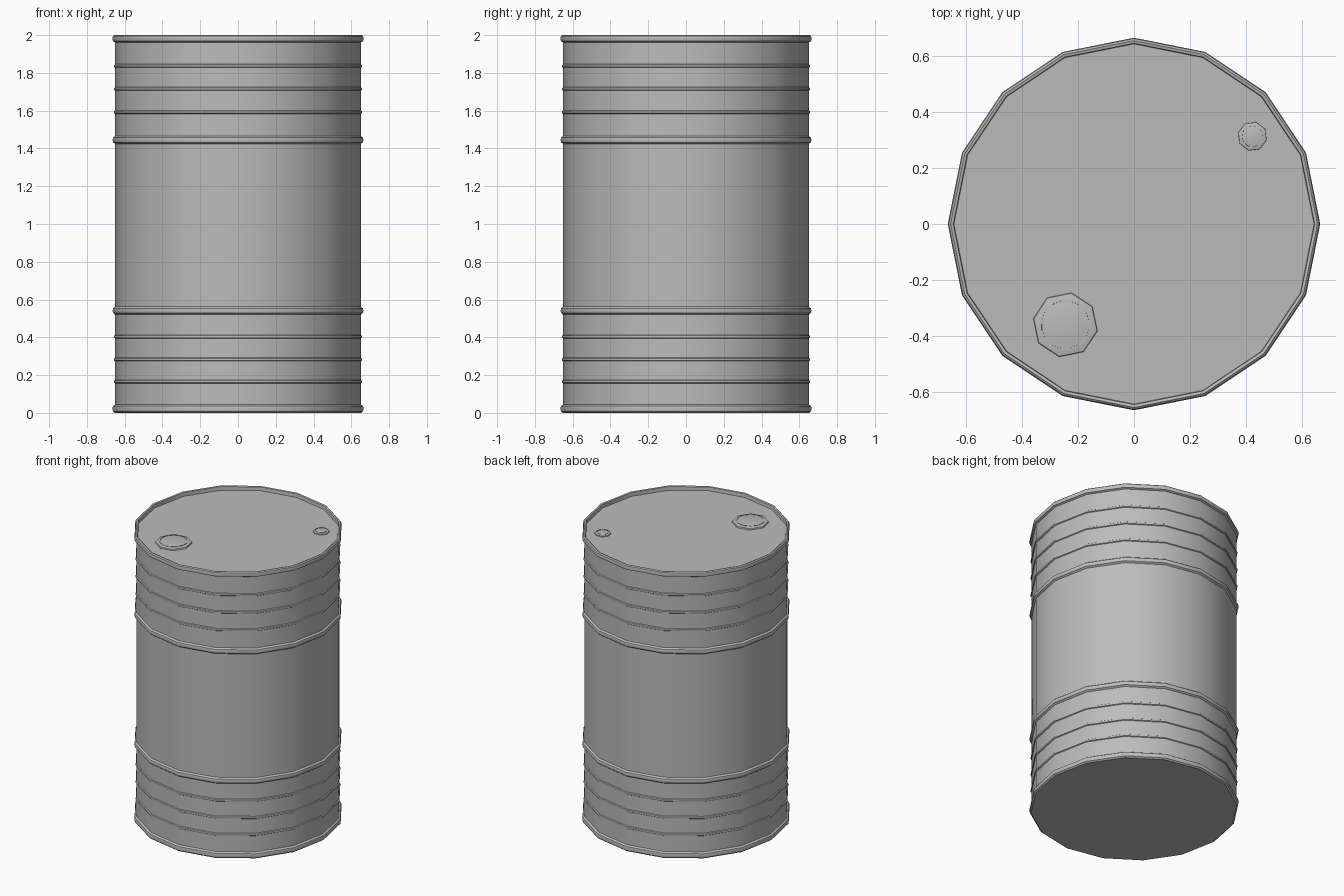
import bpy, math

cube = bpy.data.objects.get("Cube")
if cube:
    bpy.data.objects.remove(cube)

steel = bpy.data.materials.new("grey steel")
steel.use_nodes = True
GREY = (0.5, 0.5, 0.5, 1)
steel.diffuse_color = GREY
steel.node_tree.nodes["Principled BSDF"].inputs["Base Color"].default_value = GREY


def lathe(name, profile, sides, centre=(0, 0), turn=0.0, angle=30):
    """Spin a (radius, height) profile and cap both of its ends."""
    verts, faces = [], []
    for r, z in profile:
        for i in range(sides):
            a = math.radians(turn) + math.tau * i / sides
            verts.append((r * math.cos(a), r * math.sin(a), z))
    for k in range(len(profile) - 1):
        for i in range(sides):
            j = (i + 1) % sides
            lo, hi = k * sides, (k + 1) * sides
            faces.append((lo + i, lo + j, hi + j, hi + i))
    faces.append(tuple(reversed(range(sides))))
    faces.append(tuple(range(len(verts) - sides, len(verts))))
    mesh = bpy.data.meshes.new(name)
    mesh.from_pydata(verts, [], faces)
    mesh.materials.append(steel)
    obj = bpy.data.objects.new(name, mesh)
    bpy.context.collection.objects.link(obj)
    obj.location = (centre[0], centre[1], 0)
    bpy.ops.object.select_all(action="DESELECT")
    obj.select_set(True)
    bpy.context.view_layer.objects.active = obj
    bpy.ops.object.shade_smooth_by_angle(angle=math.radians(angle))
    return obj


BODY = 0.65
LID = 1.972


def bead(z, half, out):
    """Rounded bulge in the wall profile."""
    return [(BODY, z - half), (BODY + out * 0.8, z - half * 0.6), (BODY + out, z),
            (BODY + out * 0.8, z + half * 0.6), (BODY, z + half)]


# Drum: flat base, bottom rim, ribs, rolling hoops, top rim and sunken lid
wall = [(0.652, 0), (0.662, 0.008), (0.665, 0.022), (0.662, 0.036), (BODY, 0.044)]
for z in (0.165, 0.283, 0.403):
    wall += bead(z, 0.009, 0.007)
for z in (0.541, 1.445):
    wall += bead(z, 0.021, 0.014)
for z in (1.592, 1.715, 1.837):
    wall += bead(z, 0.009, 0.007)
wall += [(BODY, 1.962), (0.662, 1.968), (0.665, 1.98), (0.662, 1.994),
         (0.655, 2.0), (0.645, 1.997), (0.643, LID)]
lathe("drum", wall, 16)


# Filler caps: raised flange with a sunken plug
def filler_cap(name, centre, outer, inner, height, turn):
    lathe(name + "_flange", [(outer, LID - 0.002), (outer * 0.98, LID + height * 0.6),
                             (inner * 1.03, LID + height)], 8, centre, turn)
    lathe(name + "_plug", [(inner, LID), (inner, LID + height + 0.002),
                           (inner * 0.96, LID + height + 0.002),
                           (inner * 0.95, LID + height * 0.7)], 16, centre, turn)


filler_cap("large_cap", (-0.245, -0.36), 0.117, 0.09, 0.014, 79)
filler_cap("small_cap", (0.423, 0.313), 0.053, 0.039, 0.01, 75)
